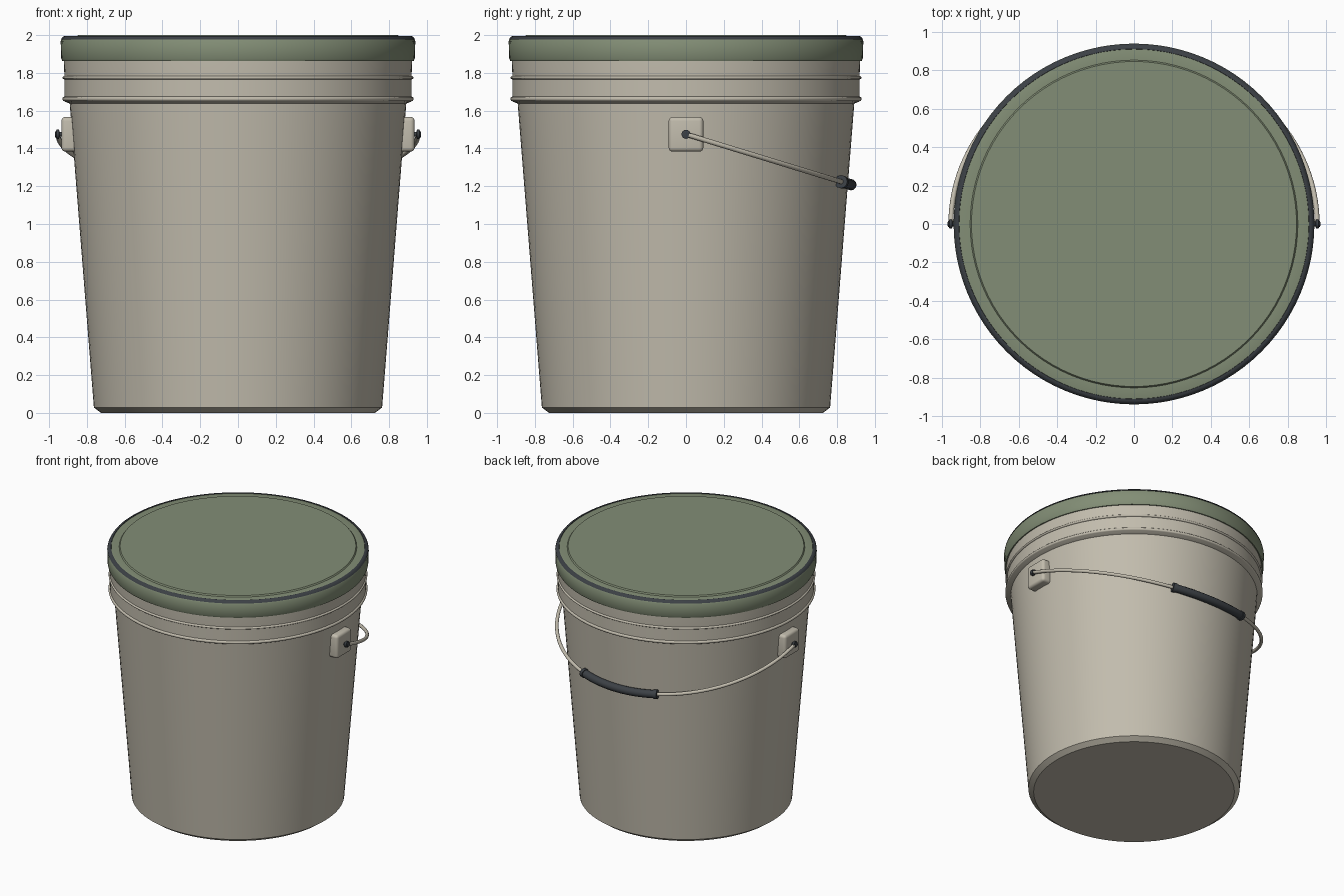
import bpy, bmesh, math
from mathutils import Matrix, Vector

if "Cube" in bpy.data.objects:
    bpy.data.objects.remove(bpy.data.objects["Cube"])


def material(name, rgb):
    m = bpy.data.materials.new(name)
    m.diffuse_color = (*rgb, 1)
    m.use_nodes = True
    m.node_tree.nodes["Principled BSDF"].inputs["Base Color"].default_value = m.diffuse_color
    return m


CREAM = material("warm grey plastic", (0.54, 0.505, 0.42))
GREEN = material("sage green plastic", (0.225, 0.27, 0.18))
DARK = material("dark slate rubber", (0.045, 0.052, 0.06))


def finish(name, bm, mat, angle=35):
    bmesh.ops.recalc_face_normals(bm, faces=bm.faces[:])
    me = bpy.data.meshes.new(name)
    bm.to_mesh(me)
    bm.free()
    me.materials.append(mat)
    for p in me.polygons:
        p.use_smooth = True
    me.set_sharp_from_angle(angle=math.radians(angle))
    ob = bpy.data.objects.new(name, me)
    bpy.context.collection.objects.link(ob)
    return ob


def lathe(name, profile, mat, steps=96, matrix=Matrix(), closed=False):
    """Revolve (radius, height) points about z, then transform."""
    bm = bmesh.new()
    vs = [bm.verts.new((r, 0, z)) for r, z in profile]
    pairs = list(zip(vs, vs[1:])) + ([(vs[-1], vs[0])] if closed else [])
    es = [bm.edges.new(p) for p in pairs]
    bmesh.ops.spin(bm, geom=vs + es, cent=(0, 0, 0), axis=(0, 0, 1),
                   angle=math.tau, steps=steps, use_merge=True)
    bmesh.ops.remove_doubles(bm, verts=bm.verts[:], dist=1e-5)
    bmesh.ops.transform(bm, matrix=matrix, verts=bm.verts[:])
    return finish(name, bm, mat)


def tube(name, points, radius, mat):
    cu = bpy.data.curves.new(name, "CURVE")
    cu.dimensions = "3D"
    cu.bevel_depth = radius
    cu.bevel_resolution = 4
    cu.use_fill_caps = True
    sp = cu.splines.new("POLY")
    sp.points.add(len(points) - 1)
    for p, co in zip(sp.points, points):
        p.co = (*co, 1)
    sp.use_smooth = True
    cu.materials.append(mat)
    ob = bpy.data.objects.new(name, cu)
    bpy.context.collection.objects.link(ob)
    return ob


def bead(r, z, bulge, half):
    """Half-round ridge on the collar."""
    return [(r + bulge * math.cos(a), z + half * math.sin(a))
            for a in (math.radians(d) for d in range(-90, 91, 30))]


# Tapered bucket with chamfered foot and ridged collar
lathe("bucket", [(0, 0), (0.725, 0), (0.763, 0.028), (0.891, 1.638), (0.913, 1.646)]
      + bead(0.919, 1.662, 0.011, 0.012) + bead(0.919, 1.775, 0.01, 0.009)
      + [(0.922, 1.86), (0.922, 1.9), (0, 1.9)], CREAM)

# Lid with a slightly raised centre panel
lathe("lid", [(0, 2.0), (0.846, 2.0), (0.853, 1.991), (0.91, 1.991), (0.928, 1.985),
              (0.939, 1.968), (0.936, 1.876), (0.93, 1.863), (0.915, 1.863)], GREEN)

# Dark seal around the lid's top edge
lathe("lid_seal", [(0.909, 1.988), (0.911, 1.995), (0.921, 1.994), (0.931, 1.988),
                   (0.937, 1.978), (0.93, 1.975)], DARK, closed=True)

# Handle mounts and pivot pins, one per side
for side, label in ((1, "right"), (-1, "left")):
    bm = bmesh.new()
    bmesh.ops.create_cube(bm, size=1, matrix=Matrix.Translation((side * 0.885, 0, 1.475))
                          @ Matrix.Diagonal((0.10, 0.184, 0.184, 1)))
    bmesh.ops.bevel(bm, geom=bm.edges[:], offset=0.022, segments=4, profile=0.5,
                    affect="EDGES")
    finish("handle_mount_" + label, bm, CREAM)
    lathe("pivot_pin_" + label,
          [(0, 0.925), (0.013, 0.925), (0.013, 0.945), (0.024, 0.947), (0.024, 0.961),
           (0.016, 0.963), (0.016, 0.969), (0, 0.97)], DARK, 16,
          Matrix.Translation((0, 0, 1.475)) @ Matrix.Rotation(side * math.pi / 2, 4, "Y"))


# Wire handle hanging in a tilted half ellipse at the back
def bail(t):
    s = math.sin(t)
    return Vector((0.953 * math.cos(t), 0.873 * s, 1.475 - 0.267 * s))


tube("wire_handle", [bail(math.pi * i / 64) for i in range(65)], 0.013, CREAM)

# Rubber grip with an end collar on each side
half = math.asin(0.32 / 0.953)
mid = math.pi / 2
tube("handle_grip", [bail(mid - half + 2 * half * i / 20) for i in range(21)], 0.03, DARK)
for label, sign in (("right", -1), ("left", 1)):
    tube("grip_collar_" + label,
         [bail(mid + sign * (half + d)) for d in (-0.022, 0.006)], 0.035, DARK)
